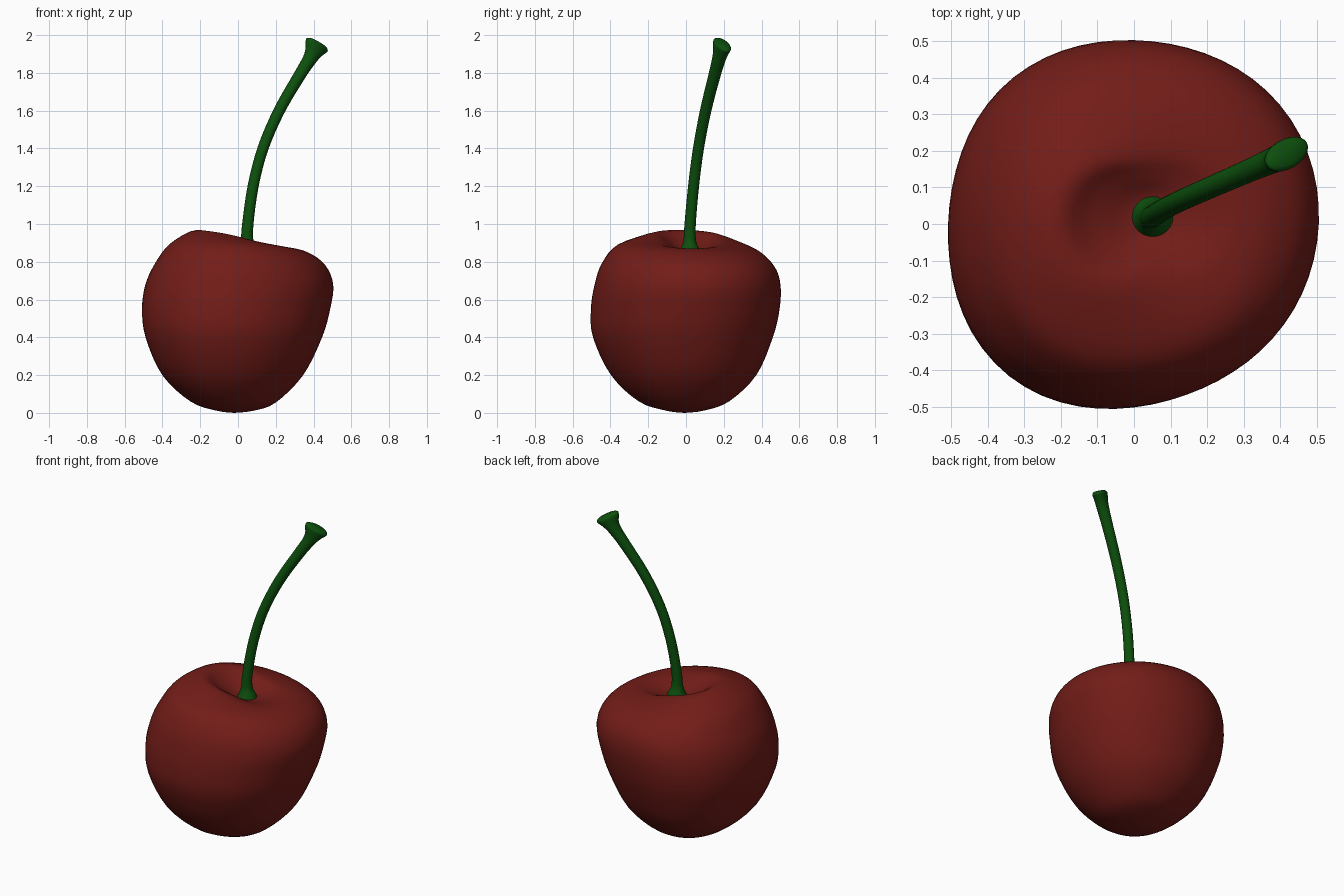
import bpy, bmesh
from math import sin, cos, pi
from mathutils import Vector

if "Cube" in bpy.data.objects:
    bpy.data.objects.remove(bpy.data.objects["Cube"])


def material(name, rgb):
    m = bpy.data.materials.new(name)
    m.diffuse_color = (*rgb, 1)
    m.use_nodes = True
    m.node_tree.nodes["Principled BSDF"].inputs["Base Color"].default_value = m.diffuse_color
    return m


def catmull(pts, i, t):
    n = len(pts) - 1
    a, b, c, d = (pts[min(max(j, 0), n)] for j in (i - 1, i, i + 1, i + 2))
    return b + .5 * t * (c - a + t * (2*a - 5*b + 4*c - d + t * (3*(b - c) + d - a)))


def skin(name, rows, bottom, top, mat):
    """Smooth closed surface through a stack of rings, with a point at each end."""
    bm = bmesh.new()
    rows = [[bm.verts.new(p) for p in row] for row in rows]
    bottom, top = bm.verts.new(bottom), bm.verts.new(top)
    n = len(rows[0])
    for j in range(n):
        k = (j + 1) % n
        bm.faces.new((bottom, rows[0][k], rows[0][j]))
        bm.faces.new((top, rows[-1][j], rows[-1][k]))
        for lo, hi in zip(rows, rows[1:]):
            bm.faces.new((lo[j], lo[k], hi[k], hi[j]))
    for f in bm.faces:
        f.smooth = True
    mesh = bpy.data.meshes.new(name)
    bm.to_mesh(mesh)
    bm.free()
    mesh.materials.append(mat)
    bpy.context.collection.objects.link(bpy.data.objects.new(name, mesh))


# Fruit: each ring gives (axis shift, (reach, height) at right, back, left, front)
RINGS = [
    (-.4, (0, 0), (0, 0), (0, 0), (0, 0)),
    (-.3, (.10, .012), (.10, .012), (.10, .012), (.10, .012)),
    (0, (.20, .055), (.225, .06), (.25, .06), (.245, .06)),
    (0, (.345, .2), (.37, .2), (.40, .2), (.392, .2)),
    (0, (.445, .4), (.458, .4), (.488, .4), (.488, .4)),
    (0, (.488, .55), (.495, .55), (.508, .55), (.50, .55)),
    (0, (.504, .68), (.50, .68), (.49, .68), (.482, .68)),
    (0, (.46, .785), (.465, .78), (.44, .79), (.445, .79)),
    (0, (.37, .85), (.37, .865), (.36, .895), (.36, .888)),
    (.3, (.265, .871), (.20, .914), (.235, .968), (.19, .93)),
    (.7, (.165, .863), (.12, .888), (.155, .91), (.115, .90)),
    (1, (.07, .852), (.06, .856), (.07, .858), (.06, .858)),
    (1, (0, .848), (0, .848), (0, .848), (0, .848)),
]
SEG, SUB = 64, 4
shift = [r[0] for r in RINGS]
sides = [[Vector(r[k]) for r in RINGS] for k in range(1, 5)]


def fruit_point(i, t, ang):
    s, p = catmull(shift, i, t), Vector((0, 0))
    for k, side in enumerate(sides):
        d = ang - k * pi / 2
        p += (1 + 2 * cos(d) + cos(2 * d)) / 4 * catmull(side, i, t)
    # slightly skewed, squarish outline seen from above
    s2 = sin(2 * ang)
    reach = p.x * (1 + .015 * s2 + .022 * s2 * s2 - .06 * cos(ang) * sin(ang) ** 2)
    return (.05 * s + reach * cos(ang), .02 * s + reach * sin(ang), p.y)


steps = [(i, s / SUB) for i in range(len(RINGS) - 1) for s in range(SUB)][1:]
skin("fruit",
     [[fruit_point(i, t, 2 * pi * j / SEG) for j in range(SEG)] for i, t in steps],
     (-.02, -.008, 0), (.05, .02, .848), material("dark_red", (.17, .012, .009)))

# Stem: path points (x, y, z), then long and short radius, ending in an oval cap
PATH = [
    (.05, .02, .84, .062, .062), (.05, .02, .862, .052, .052), (.048, .02, .91, .034, .034),
    (.052, .022, 1.0, .030, .030), (.08, .04, 1.2, .029, .029), (.132, .066, 1.4, .029, .029),
    (.218, .104, 1.6, .030, .030), (.322, .149, 1.78, .032, .032), (.375, .172, 1.865, .037, .035),
    (.397, .182, 1.905, .048, .037), (.412, .189, 1.937, .067, .040),
    (.420, .192, 1.952, .069, .039), (.425, .194, 1.962, .050, .027),
]
LONG = Vector((.11, .065, -.085))
path = [Vector(p[:3]) for p in PATH]
radii = [Vector(p[3:]) for p in PATH]
tube = []
for i in range(len(PATH) - 1):
    for s in range(4):
        c, r = catmull(path, i, s / 4), catmull(radii, i, s / 4)
        tan = (catmull(path, i, s / 4 + .05) - c).normalized()
        u = (LONG - tan * LONG.dot(tan)).normalized()
        v = tan.cross(u)
        tube.append([c + u * r.x * cos(a) + v * r.y * sin(a)
                     for a in (2 * pi * j / 24 for j in range(24))])
skin("stem", tube, path[0], path[-1], material("stem_green", (.004, .08, .004)))
